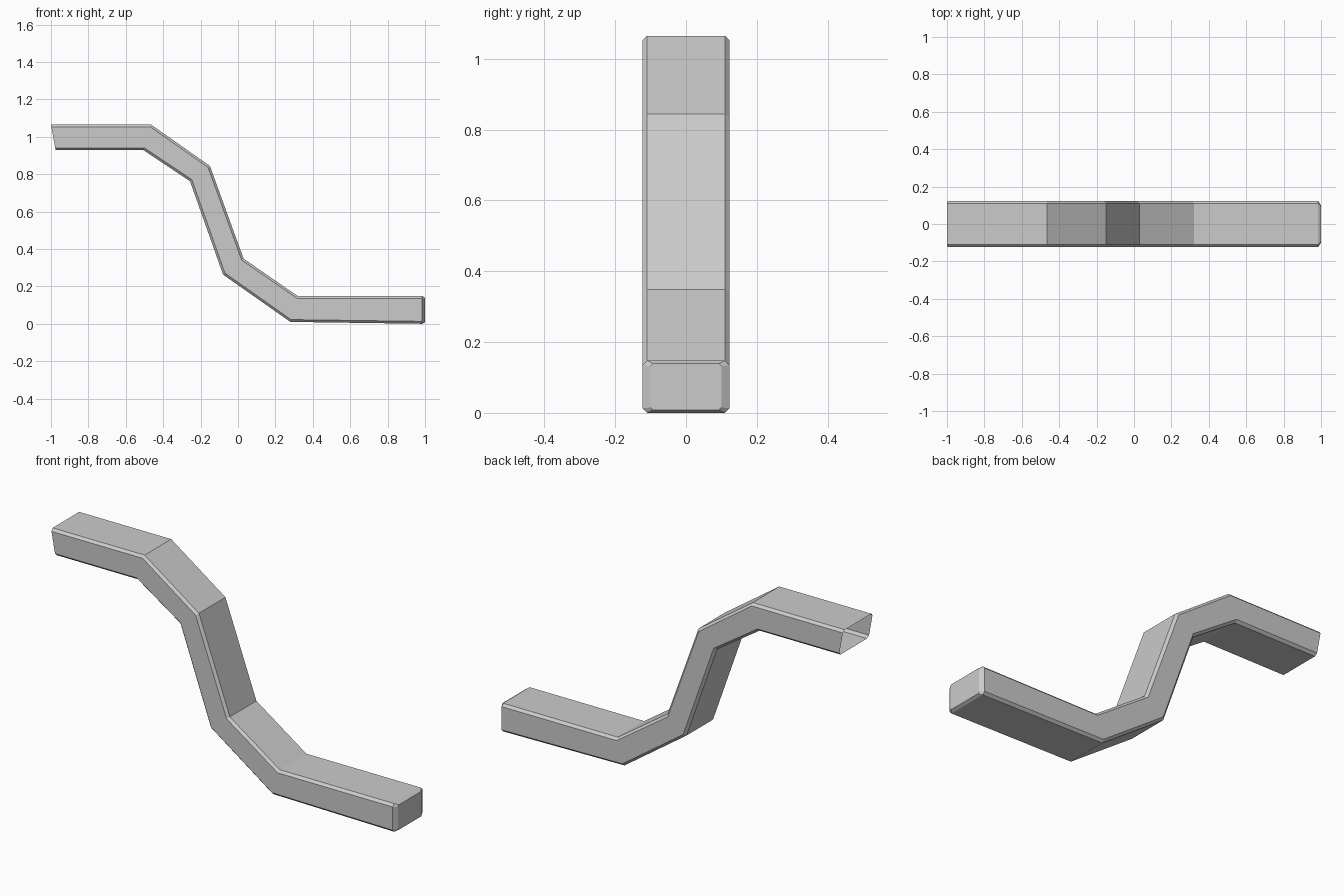
import bpy
import bmesh
from mathutils import Vector

cube = bpy.data.objects.get("Cube")
if cube:
    bpy.data.objects.remove(cube, do_unlink=True)

# Plain grey material
grey = bpy.data.materials.new("light grey")
grey.use_nodes = True
colour = (0.6, 0.6, 0.6, 1)
grey.diffuse_color = colour
grey.node_tree.nodes["Principled BSDF"].inputs["Base Color"].default_value = colour

# Upper and lower edge of the bent bar, as (x, z), from the high to the low end
upper = [(-1, 1.067), (-0.465, 1.067), (-0.15, 0.846), (0.03, 0.35), (0.32, 0.15), (0.985, 0.15)]
lower = [(-0.975, 0.93), (-0.505, 0.93), (-0.257, 0.765), (-0.08, 0.265), (0.28, 0.012), (0.985, 0.002)]
HALF_WIDTH, CHAMFER = 0.123, 0.013

bm = bmesh.new()


def ring(top, bottom, half_width, chamfer):
    """Eight-sided cross-section with chamfered corners."""
    t, b = Vector((top[0], 0, top[1])), Vector((bottom[0], 0, bottom[1]))
    inset = (b - t).normalized() * chamfer
    y = Vector((0, half_width, 0))
    yc = Vector((0, half_width - chamfer, 0))
    points = [t + yc, t + inset + y, b - inset + y, b + yc,
              b - yc, b - inset - y, t + inset - y, t - yc]
    return [bm.verts.new(p) for p in points]


# Bar body, open at the high end, with a tapered rim at the low end
rings = [ring(t, b, HALF_WIDTH, CHAMFER) for t, b in zip(upper, lower)]
rings.append(ring((1, 0.141), (1, 0.01), 0.1, 0.007))
for a, b in zip(rings, rings[1:]):
    for i in range(8):
        j = (i + 1) % 8
        bm.faces.new((a[i], a[j], b[j], b[i]))

# Closed low end
bm.faces.new(rings[-1])
bmesh.ops.translate(bm, verts=bm.verts, vec=(0, 0, -min(v.co.z for v in bm.verts)))
bmesh.ops.recalc_face_normals(bm, faces=bm.faces)

mesh = bpy.data.meshes.new("bent_rail")
bm.to_mesh(mesh)
bm.free()
mesh.materials.append(grey)
rail = bpy.data.objects.new("bent_rail", mesh)
bpy.context.collection.objects.link(rail)
